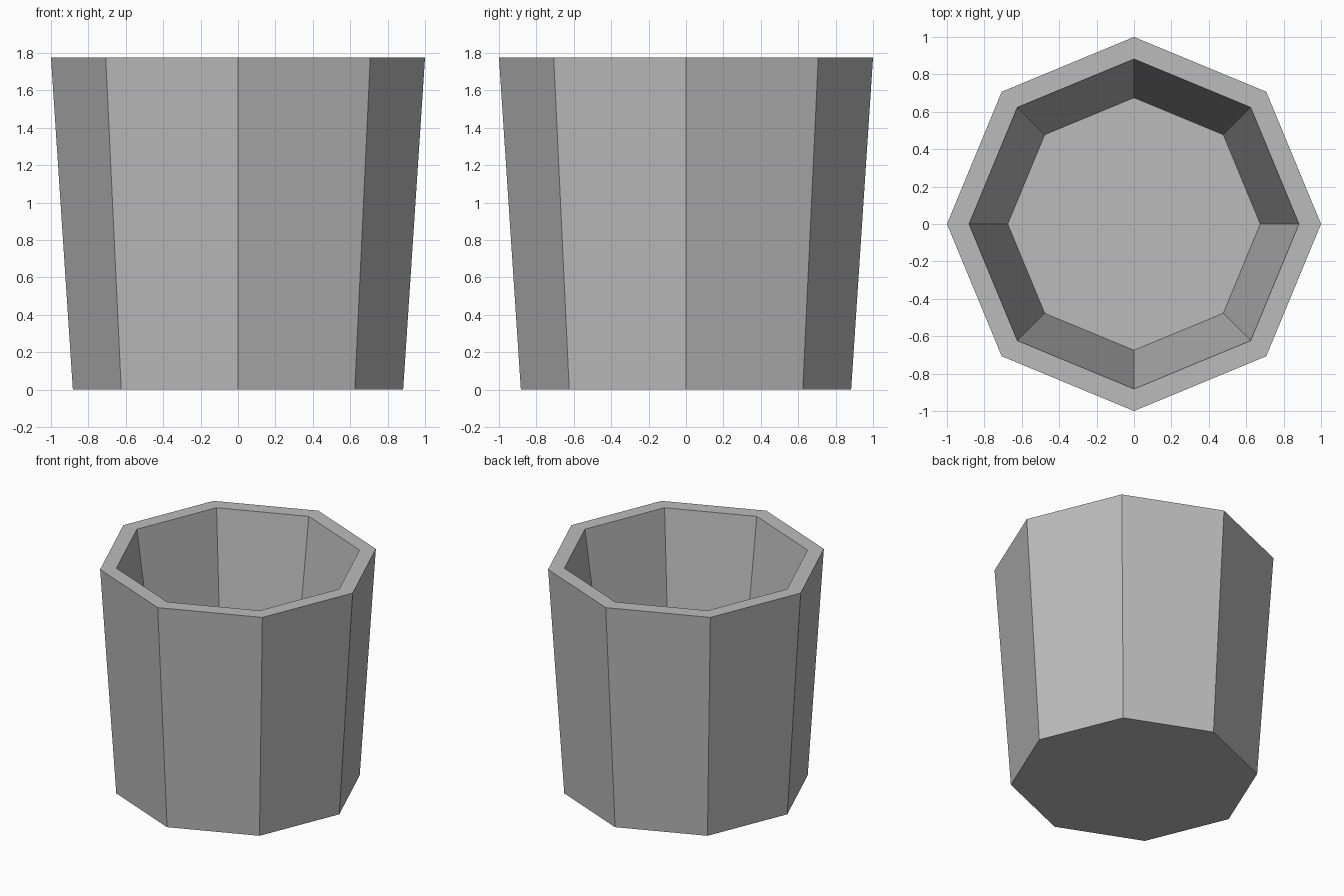
import bpy
import bmesh
import math

if "Cube" in bpy.data.objects:
    bpy.data.objects.remove(bpy.data.objects["Cube"])

SIDES = 8

# Cross-section (radius, height): outer foot, outer rim, inner rim, inner floor
PROFILE = [(0.883, 0.0), (1.0, 1.775), (0.882, 1.775), (0.675, 0.31)]

grey = bpy.data.materials.new("plain_grey")
grey.diffuse_color = (0.5, 0.5, 0.5, 1.0)
grey.use_nodes = True
grey.node_tree.nodes["Principled BSDF"].inputs["Base Color"].default_value = grey.diffuse_color

bm = bmesh.new()


def ring(radius, z):
    return [bm.verts.new((radius * math.cos(math.tau * i / SIDES),
                          radius * math.sin(math.tau * i / SIDES), z))
            for i in range(SIDES)]


# Tapered octagonal walls and rim
rings = [ring(r, z) for r, z in PROFILE]
for low, high in zip(rings, rings[1:]):
    for i in range(SIDES):
        j = (i + 1) % SIDES
        bm.faces.new((low[i], low[j], high[j], high[i]))

# Underside and inner floor
bm.faces.new(rings[0][::-1])
bm.faces.new(rings[-1])
bmesh.ops.recalc_face_normals(bm, faces=bm.faces[:])

mesh = bpy.data.meshes.new("pot")
bm.to_mesh(mesh)
bm.free()
mesh.materials.append(grey)
pot = bpy.data.objects.new("pot", mesh)
bpy.context.collection.objects.link(pot)
